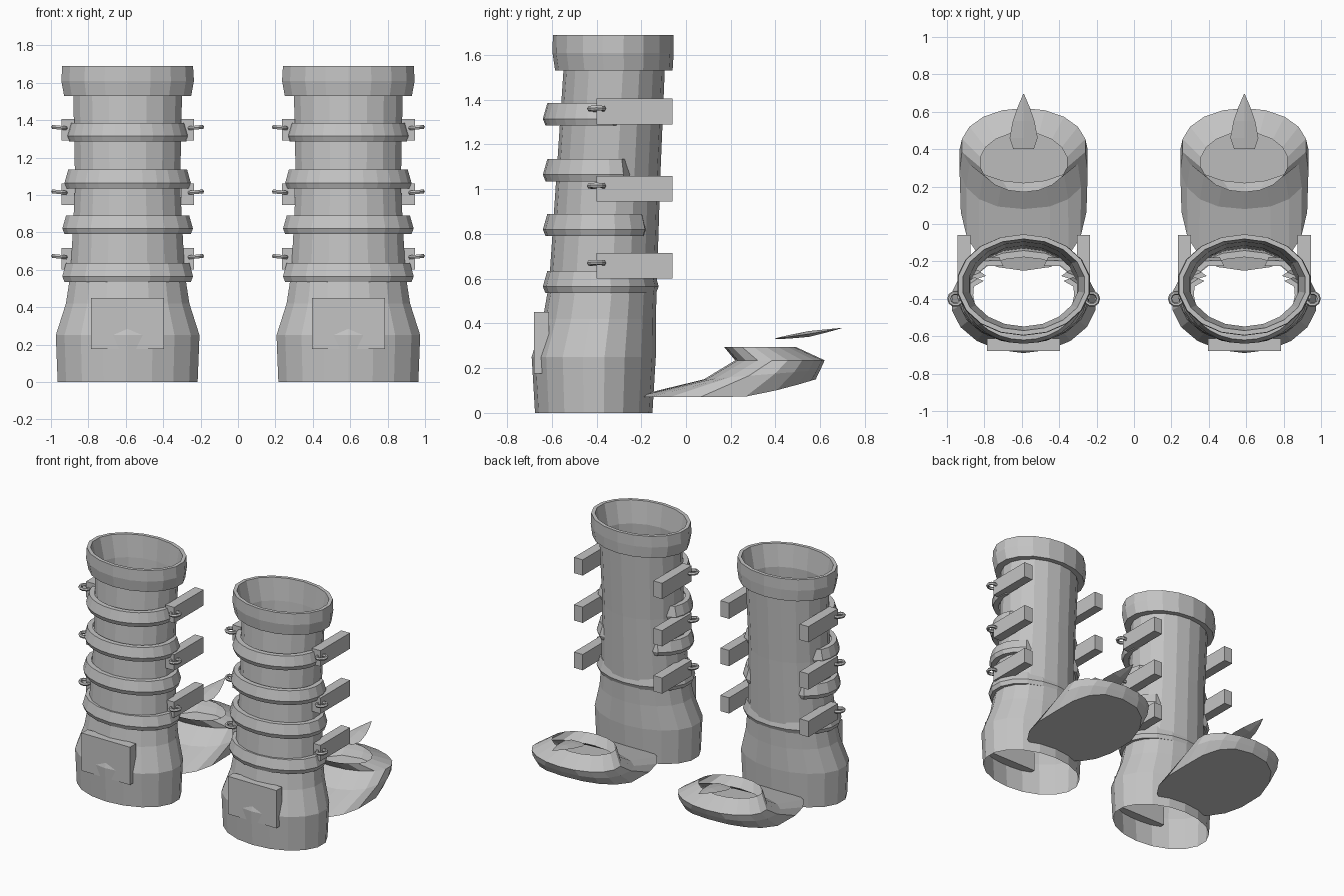
import bpy, bmesh, math
from mathutils import Matrix

cube = bpy.data.objects.get("Cube")
if cube:
    bpy.data.objects.remove(cube, do_unlink=True)

grey = bpy.data.materials.new("plain grey")
grey.use_nodes = True
COLOUR = (0.55, 0.55, 0.55, 1)
grey.diffuse_color = COLOUR
grey.node_tree.nodes["Principled BSDF"].inputs["Base Color"].default_value = COLOUR
SIDES = 18


def finish(bm, name, x):
    bmesh.ops.recalc_face_normals(bm, faces=bm.faces)
    mesh = bpy.data.meshes.new(name)
    bm.to_mesh(mesh)
    bm.free()
    mesh.materials.append(grey)
    obj = bpy.data.objects.new(name, mesh)
    obj.location.x = x
    bpy.context.collection.objects.link(obj)
    return obj


def loft(name, x, loops, closed=True, cap_first=False, cap_last=False):
    """Bridge a list of equally long point loops."""
    bm = bmesh.new()
    rows = [[bm.verts.new(p) for p in loop] for loop in loops]
    n = len(rows[0])
    for a, b in zip(rows, rows[1:]):
        for i in range(n if closed else n - 1):
            j = (i + 1) % n
            bm.faces.new((a[i], a[j], b[j], b[i]))
    if cap_first:
        bm.faces.new(rows[0])
    if cap_last:
        bm.faces.new(rows[-1])
    return finish(bm, name, x)


def oval(rx, y0, y1, height, power=1.0):
    """Oval between y0 and y1; height is a number or a function of y."""
    pts = []
    for i in range(SIDES):
        a = 2 * math.pi * i / SIDES
        s, c = math.sin(a), math.cos(a)
        px = rx * math.copysign(abs(s) ** power, s)
        py = (y0 + y1) / 2 - (y1 - y0) / 2 * math.copysign(abs(c) ** power, c)
        pts.append((px, py, height(py) if callable(height) else height))
    return pts


def box(name, x, lo, hi):
    bm = bmesh.new()
    bmesh.ops.create_cube(bm, size=1)
    for v in bm.verts:
        v.co = [lo[k] if v.co[k] < 0 else hi[k] for k in range(3)]
    return finish(bm, name, x)


def band(name, x, z, rx, front, back, reach):
    """Raised band round the front, reaching past the sides by some degrees."""
    half = math.radians(90 + reach)
    mid, ry = (front + back) / 2, (back - front) / 2
    loops = []
    for dz, inset in ((0, 0.05), (0, 0.012), (0.03, 0), (0.1, 0.02), (0.1, 0.055)):
        row = []
        for i in range(SIDES + 1):
            a = half * (2 * i / SIDES - 1)
            # the open ends taper into the shaft
            sink = 0.04 if reach < 90 and i in (0, SIDES) else 0
            d = inset + sink
            row.append(((rx - d) * math.sin(a), mid - (ry - d) * math.cos(a), z + dz))
        loops.append(row)
    return loft(name, x, loops, closed=False)


def ring(name, x, side, z):
    bm = bmesh.new()
    n, m = 10, 6
    rows = []
    for i in range(n):
        a = 2 * math.pi * i / n
        rows.append([])
        for j in range(m):
            b = 2 * math.pi * j / m
            r = 0.033 + 0.011 * math.cos(b)
            rows[-1].append(bm.verts.new((r * math.cos(a), r * math.sin(a), 0.012 * math.sin(b))))
    for i in range(n):
        for j in range(m):
            p, q = rows[i], rows[(i + 1) % n]
            bm.faces.new((p[j], q[j], q[(j + 1) % m], p[(j + 1) % m]))
    tilt = Matrix.Rotation(-0.1 * side, 4, 'Y')
    bmesh.ops.transform(bm, matrix=Matrix.Translation((side * 0.365, -0.4, z)) @ tilt, verts=bm.verts)
    return finish(bm, name, x)


def sole_height(y):
    if y < 0.24:
        return 0.07
    return 0.07 + 0.08 * ((y - 0.24) / 0.34) ** 1.3


def build_boot(side, x):
    # open shaft with a flared foot and a thick turned cuff
    shaft = [(0, 0.38, -0.675, -0.15), (0.25, 0.39, -0.69, -0.135),
             (0.42, 0.335, -0.64, -0.135), (0.58, 0.31, -0.612, -0.13),
             (1.05, 0.285, -0.58, -0.115), (1.53, 0.295, -0.548, -0.095)]
    loft(side + "_shaft", x, [oval(rx, a, b, z) for z, rx, a, b in shaft])
    cuff = [(1.53, 0.295, -0.548, -0.095), (1.53, 0.345, -0.585, -0.06),
            (1.61, 0.36, -0.597, -0.055), (1.69, 0.355, -0.595, -0.055),
            (1.69, 0.33, -0.57, -0.08), (1.53, 0.295, -0.548, -0.095)]
    loft(side + "_cuff", x, [oval(rx, a, b, z) for z, rx, a, b in cuff])

    # raised bands
    for i, (z, rx, back, reach) in enumerate(((0.535, 0.355, -0.122, 90), (0.79, 0.35, -0.115, 65),
                                              (1.035, 0.34, -0.11, 35), (1.285, 0.325, -0.1, 22))):
        band(f"{side}_band_{i + 1}", x, z, rx, -0.64, back, reach)

    # strap blocks and buckle rings on both flanks
    for i, z in enumerate((0.6, 0.945, 1.29)):
        for s, flank in ((-1, "outer"), (1, "inner")):
            lo, hi = sorted((s * 0.285, s * 0.355))
            box(f"{side}_{flank}_strap_{i + 1}", x, (lo, -0.4, z), (hi, -0.06, z + 0.115))
            ring(f"{side}_{flank}_buckle_{i + 1}", x, s, z + 0.07)

    # front plate
    box(side + "_front_plate", x, (-0.195, -0.68, 0.175), (0.195, -0.612, 0.45))

    # rear shoe with an oval opening
    loft(side + "_rear_shoe", x, [
        oval(0.34, -0.25, 0.58, sole_height, 0.8),
        oval(0.347, 0.08, 0.6, lambda y: 0.15 + 0.08 * (y - 0.08), 0.85),
        oval(0.335, 0.22, 0.62, 0.235),
        oval(0.235, 0.17, 0.49, 0.295)], cap_first=True)

    # flat pointed spike over the shoe
    spike = []
    for y, w, low, high in ((0.4, 0.055, 0.33, 0.334), (0.46, 0.075, 0.332, 0.348),
                            (0.55, 0.058, 0.34, 0.366), (0.63, 0.03, 0.36, 0.374),
                            (0.695, 0.002, 0.378, 0.38)):
        mid = (low + high) / 2
        spike.append([(-w, y, mid), (0, y, low), (w, y, mid), (0, y, high)])
    loft(side + "_spike", x, spike, cap_first=True, cap_last=True)


for side, x in (("right", -0.59), ("left", 0.59)):
    build_boot(side, x)
